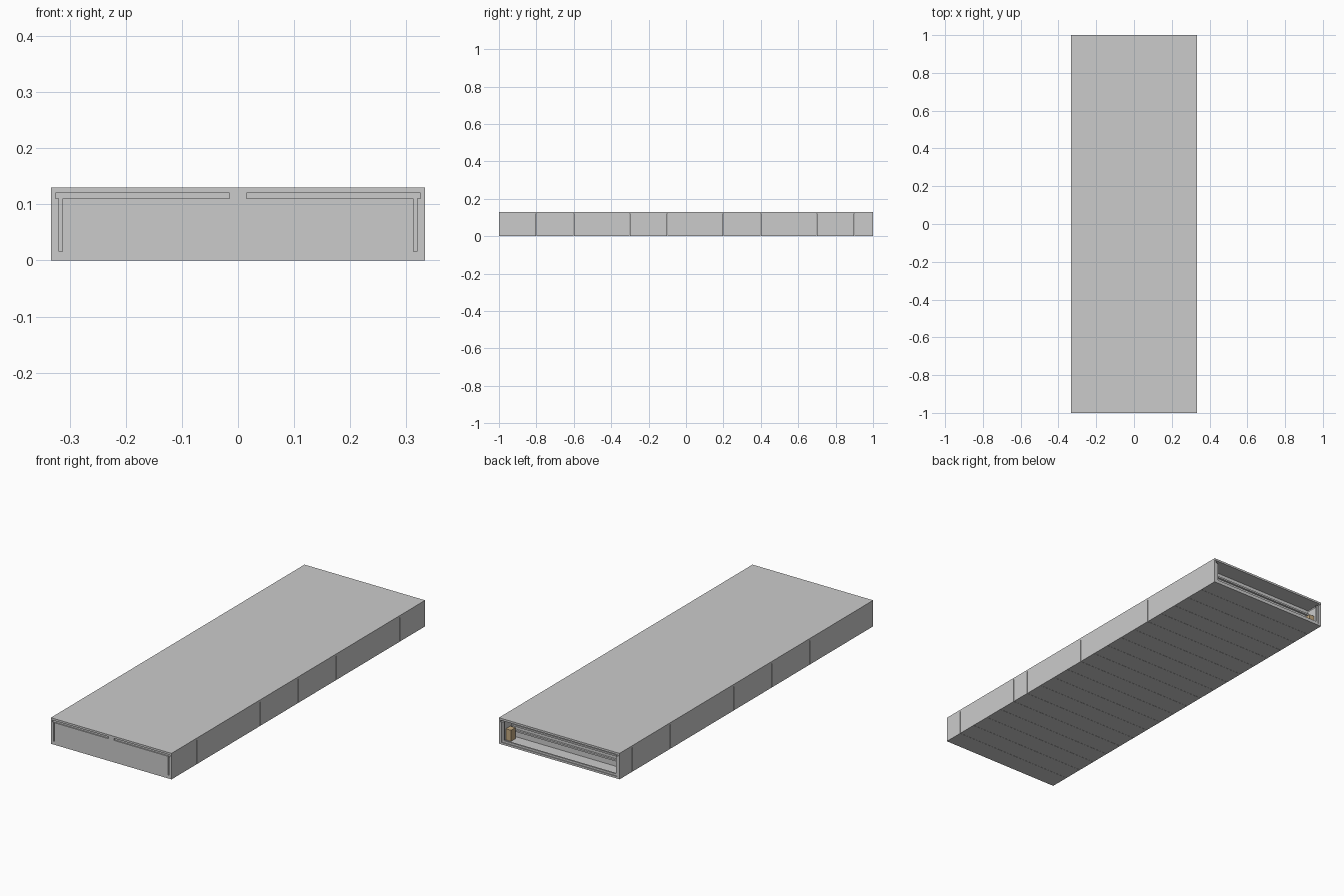
import bpy, bmesh

if "Cube" in bpy.data.objects:
    bpy.data.objects.remove(bpy.data.objects["Cube"])

COUNT, PITCH = 20, 0.1      # identical bays in a row along y
END = -0.901                # open rear edge of the first bay


def boxes(name, items, mirror=False, repeat=True, color=None):
    """One object from (x0, x1, y0, y1, z0, z1) boxes, optionally mirrored and repeated."""
    bm = bmesh.new()
    for x0, x1, y0, y1, z0, z1 in items:
        vs = bmesh.ops.create_cube(bm, size=1)["verts"]
        for v in vs:
            v.co.x = x1 if v.co.x > 0 else x0
            v.co.y = y1 if v.co.y > 0 else y0
            v.co.z = z1 if v.co.z > 0 else z0
    mesh = bpy.data.meshes.new(name)
    bm.to_mesh(mesh)
    bm.free()
    ob = bpy.data.objects.new(name, mesh)
    bpy.context.collection.objects.link(ob)
    if mirror:
        ob.modifiers.new("mirror", 'MIRROR').use_mirror_merge = False
    if repeat:
        arr = ob.modifiers.new("bays", 'ARRAY')
        arr.count = COUNT
        arr.use_relative_offset = False
        arr.use_constant_offset = True
        arr.constant_offset_displace = (0, PITCH, 0)
    if color:
        mat = bpy.data.materials.new(name)
        mat.diffuse_color = color
        mat.use_nodes = True
        mat.node_tree.nodes["Principled BSDF"].inputs["Base Color"].default_value = mat.diffuse_color
        mesh.materials.append(mat)
    return ob


# continuous top slab
boxes("top_slab", [(-0.333, 0.333, -1, 1, 0.12, 0.13)], repeat=False)

# floor plates, one per bay, with a hairline seam between them
boxes("floor_plate", [(-0.333, 0.333, -1, END, 0, 0.01)])

# side walls: outer skin and slightly lower inner skin
boxes("side_wall", [(0.325, 0.333, -1, END, 0.01, 0.12),
                    (0.319, 0.325, -1, END, 0.01, 0.11)], mirror=True)

# front panel of each bay, with sill strip and centre tab up to the slab
boxes("front_panel", [(-0.313, 0.313, -1, -0.994, 0.016, 0.11),
                      (-0.319, 0.319, -1, -0.994, 0.01, 0.016),
                      (-0.015, 0.015, -1, -0.994, 0.11, 0.12)])

# backing plate that closes the slots
boxes("panel_backing", [(-0.319, 0.319, -0.994, -0.988, 0.01, 0.11),
                        (-0.325, 0.325, -0.994, -0.988, 0.11, 0.12)])

# rails across the inside of the panel
boxes("inner_rail", [(-0.319, 0.319, -0.988, -0.978, z, z + 0.008)
                     for z in (0.04, 0.065, 0.09)])

# lip around the open rear of each bay
boxes("rear_sill", [(-0.319, 0.319, END - 0.012, END - 0.004, 0.01, 0.02)])
boxes("rear_jamb", [(0.309, 0.319, END - 0.012, END - 0.004, 0.02, 0.11)], mirror=True)

# small wooden corner blocks inside
boxes("wood_block", [(0.29, 0.319, -0.97, -0.935, 0.01, 0.065)], mirror=True,
      color=(0.55, 0.4, 0.22, 1))
